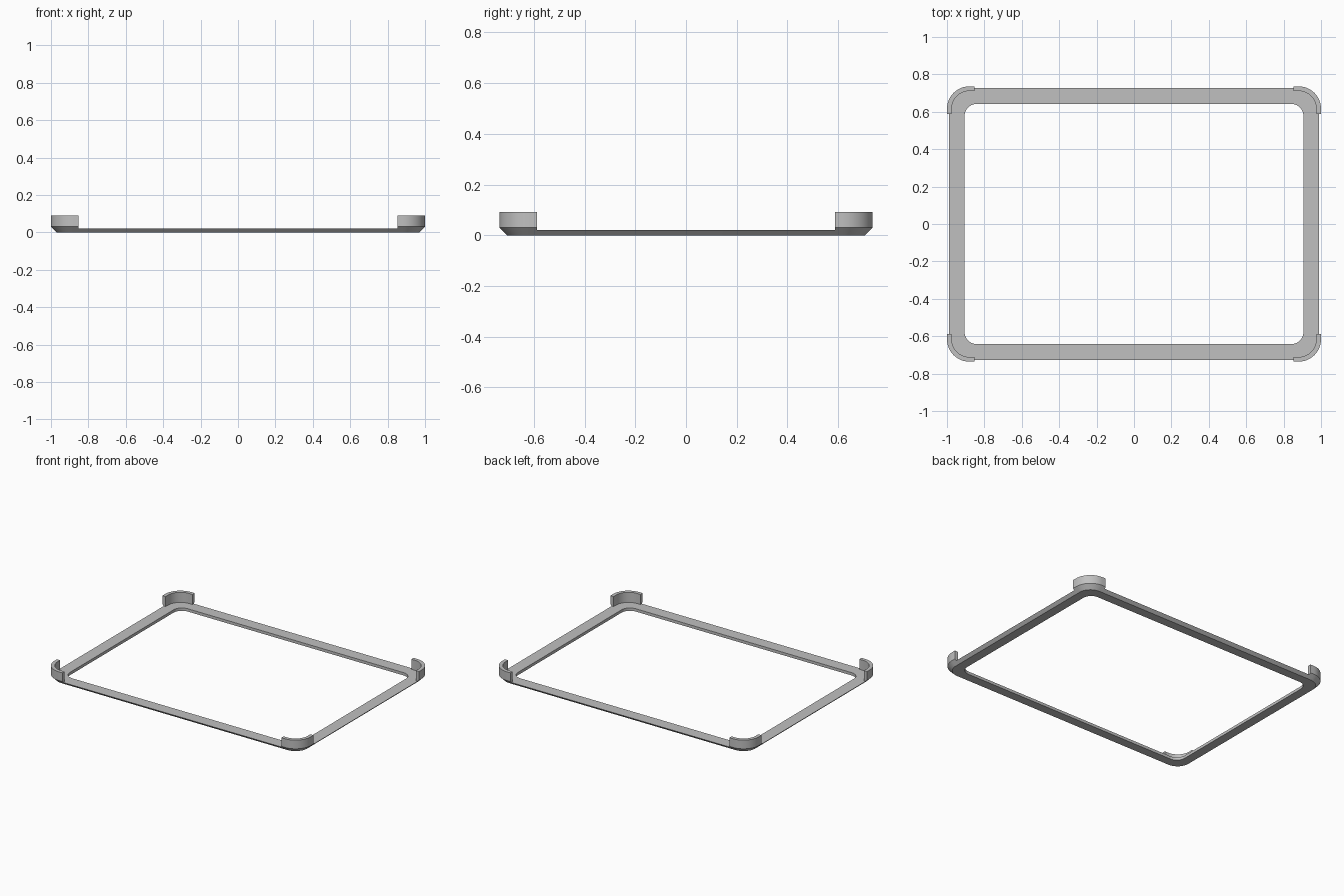
import bpy, bmesh
from math import sin, cos, pi
from mathutils import Vector

cube = bpy.data.objects.get("Cube")
if cube:
    bpy.data.objects.remove(cube, do_unlink=True)

HALF_X, HALF_Y = 1.0, 0.736
RADIUS = 0.12        # outer corner radius
RAIL_TOP = 0.02
CHAMFER = 0.03
WALL = 0.025
WALL_TOP = 0.091
STEPS = 14

grey = bpy.data.materials.new("mid grey")
grey.use_nodes = True
colour = (0.53, 0.53, 0.53, 1)
grey.diffuse_color = colour
grey.node_tree.nodes["Principled BSDF"].inputs["Base Color"].default_value = colour


def corner_arc(inset, radius):
    """Quarter arc of the +x +y corner of the outline, moved inward."""
    cx, cy = HALF_X - inset - radius, HALF_Y - inset - radius
    angles = [pi / 2 * i / STEPS for i in range(STEPS + 1)]
    return [(cx + radius * cos(a), cy + radius * sin(a)) for a in angles]


def outline(inset, radius, z):
    """Closed rounded rectangle, counter-clockwise."""
    arc = corner_arc(inset, radius)
    points = []
    for sx, sy in ((1, 1), (-1, 1), (-1, -1), (1, -1)):
        part = arc if sx * sy > 0 else arc[::-1]
        points += [Vector((x * sx, y * sy, z)) for x, y in part]
    return points


def bridge(bm, a, b, closed):
    count = len(a)
    for i in range(count if closed else count - 1):
        j = (i + 1) % count
        bm.faces.new((a[i], a[j], b[j], b[i]))


def finish(name, bm):
    bmesh.ops.recalc_face_normals(bm, faces=bm.faces[:])
    mesh = bpy.data.meshes.new(name)
    bm.to_mesh(mesh)
    bm.free()
    mesh.materials.append(grey)
    obj = bpy.data.objects.new(name, mesh)
    bpy.context.collection.objects.link(obj)
    bpy.ops.object.select_all(action='DESELECT')
    obj.select_set(True)
    bpy.context.view_layer.objects.active = obj
    bpy.ops.object.shade_smooth_by_angle()
    return obj


# Flat frame with a bevelled outer underside
bm = bmesh.new()
step = CHAMFER - RAIL_TOP
sections = [(CHAMFER, RADIUS - CHAMFER, 0), (step, RADIUS - step, RAIL_TOP),
            (0.094, 0.065, RAIL_TOP), (0.094, 0.065, 0)]
rings = [[bm.verts.new(p) for p in outline(*s)] for s in sections]
for i, ring in enumerate(rings):
    bridge(bm, ring, rings[(i + 1) % len(rings)], True)
finish("frame", bm)


# Raised curved lip at each corner
def corner_lip(name, sx, sy):
    bm = bmesh.new()
    end_x, end_y = 0.853, 0.587
    profile = [(step, RAIL_TOP), (0, CHAMFER), (0, WALL_TOP),
               (WALL, WALL_TOP), (WALL, RAIL_TOP)]
    rows = []
    for inset, z in profile:
        path = [(HALF_X - inset, end_y)] + corner_arc(inset, RADIUS - inset)
        path.append((end_x, HALF_Y - inset))
        rows.append([bm.verts.new((x * sx, y * sy, z)) for x, y in path])
    for i, row in enumerate(rows):
        bridge(bm, row, rows[(i + 1) % len(rows)], False)
    for end in (0, -1):
        bm.faces.new([row[end] for row in rows])
    finish(name, bm)


for sx, side in ((1, "left"), (-1, "right")):
    for sy, place in ((-1, "front"), (1, "back")):
        corner_lip(f"{place}_{side}_corner_lip", sx, sy)
